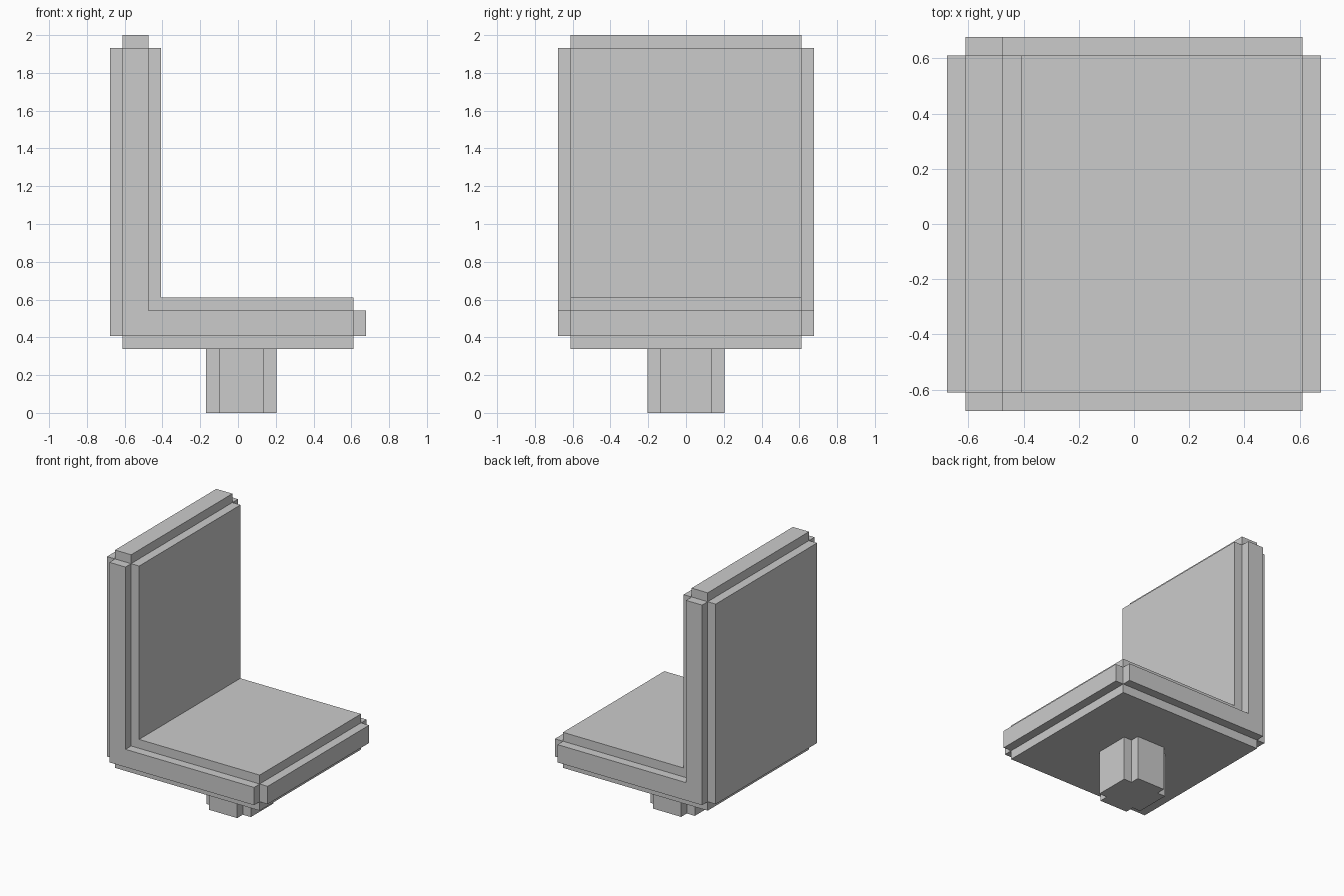
import bpy, bmesh
from mathutils import Vector

if "Cube" in bpy.data.objects:
    bpy.data.objects.remove(bpy.data.objects["Cube"])

U = 2 / 29.5  # width of one edge step; all sizes below are in steps


def prism(name, profile, to_3d, lo, hi):
    """Extrude a 2D profile between two depths; to_3d maps (a, b, depth) to xyz."""
    bm = bmesh.new()
    face = bm.faces.new([bm.verts.new(Vector(to_3d(a, b, lo)) * U) for a, b in profile])
    ext = bmesh.ops.extrude_face_region(bm, geom=[face], use_keep_orig=True)
    top = [g for g in ext["geom"] if isinstance(g, bmesh.types.BMVert)]
    bmesh.ops.translate(bm, verts=top, vec=Vector(to_3d(0, 0, hi - lo)) * U)
    bmesh.ops.recalc_face_normals(bm, faces=bm.faces)
    mesh = bpy.data.meshes.new(name)
    bm.to_mesh(mesh)
    bm.free()
    obj = bpy.data.objects.new(name, mesh)
    bpy.context.collection.objects.link(obj)
    return obj


def along_y(a, b, d):
    return (a, d, b)


def along_z(a, b, d):
    return (a, b, d)


# Seat and backrest: L profile with one-step notches on its outer corners
core = [(-9, 5), (9, 5), (9, 6), (10, 6), (10, 8), (9, 8), (9, 9), (-6, 9),
        (-6, 28.5), (-7, 28.5), (-7, 29.5), (-9, 29.5), (-9, 28.5),
        (-10, 28.5), (-10, 6), (-9, 6)]
body = prism("seat_and_backrest", core, along_y, -9, 9)

# Thinner L that sticks out one step on both sides
rim = prism("side_rim", [(-9, 6), (9, 6), (9, 8), (-7, 8), (-7, 28.5), (-9, 28.5)],
            along_y, -10, 10)
rim.hide_render = True

# Merge the rim into the body so no inner faces remain
mod = body.modifiers.new("join_rim", "BOOLEAN")
mod.operation = "UNION"
mod.solver = "EXACT"
mod.object = rim
bpy.context.view_layer.objects.active = body
bpy.ops.object.modifier_apply(modifier=mod.name)
bpy.data.objects.remove(rim)

# Pedestal: square post with notched vertical corners
post = [(-1.5, -3), (2, -3), (2, -2), (3, -2), (3, 2), (2, 2),
        (2, 3), (-1.5, 3), (-1.5, 2), (-2.5, 2), (-2.5, -2), (-1.5, -2)]
prism("pedestal", post, along_z, 0, 5)
